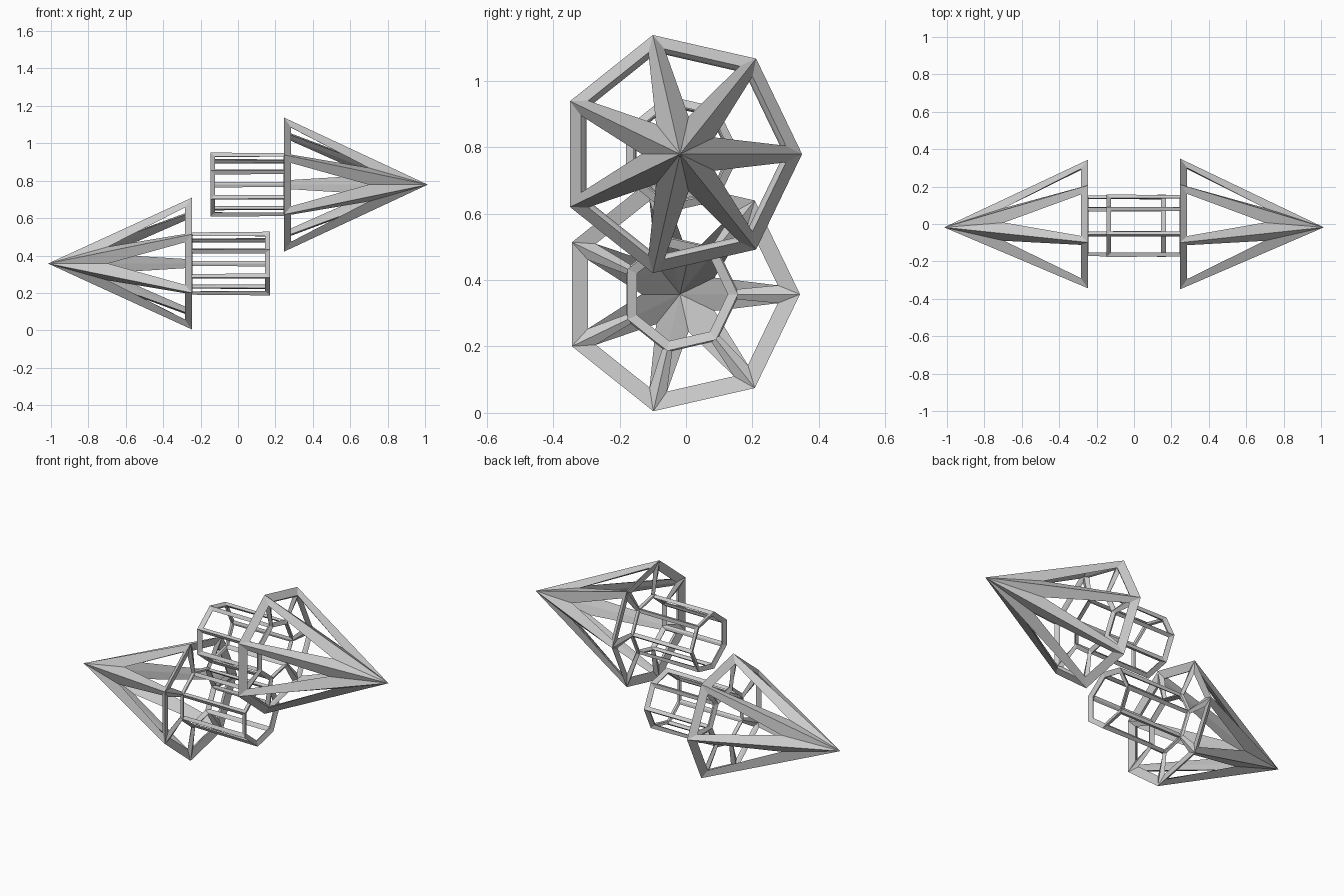
import bpy, bmesh, math

if "Cube" in bpy.data.objects:
    bpy.data.objects.remove(bpy.data.objects["Cube"])

SIDES = 7
CENTRE_Y = -0.018


def ring(bm, x, radius, z):
    verts = []
    for i in range(SIDES):
        a = 2 * math.pi * i / SIDES
        verts.append(bm.verts.new((x, CENTRE_Y + radius * math.cos(a), z + radius * math.sin(a))))
    return verts


def bridge(bm, a, b):
    for i in range(SIDES):
        j = (i + 1) % SIDES
        bm.faces.new((a[i], a[j], b[j], b[i]))


def wire_arrow(name, tip, base, tail, head_r, shaft_r, z):
    bm = bmesh.new()
    # head rim, shaft root in the same plane, shaft end
    rim = ring(bm, base, head_r, z)
    root = ring(bm, base, shaft_r, z)
    end = ring(bm, tail, shaft_r, z)
    bridge(bm, rim, root)
    bridge(bm, root, end)
    bm.faces.new(end)
    # pointed head
    apex = bm.verts.new((tip, CENTRE_Y, z))
    for i in range(SIDES):
        bm.faces.new((rim[i], rim[(i + 1) % SIDES], apex))
    bmesh.ops.recalc_face_normals(bm, faces=bm.faces[:])
    mesh = bpy.data.meshes.new(name)
    bm.to_mesh(mesh)
    bm.free()
    obj = bpy.data.objects.new(name, mesh)
    bpy.context.collection.objects.link(obj)
    # struts scale with the neighbouring edge lengths
    mod = obj.modifiers.new("struts", 'WIREFRAME')
    mod.thickness = 0.14
    mod.offset = 0.0
    mod.use_even_offset = True
    mod.use_relative_offset = True
    mod.use_replace = True
    return obj


wire_arrow("upper_right_arrow", 0.96, 0.259, -0.138, 0.343, 0.1635, 0.779)
wire_arrow("lower_left_arrow", -0.961, -0.259, 0.161, 0.337, 0.162, 0.357)
